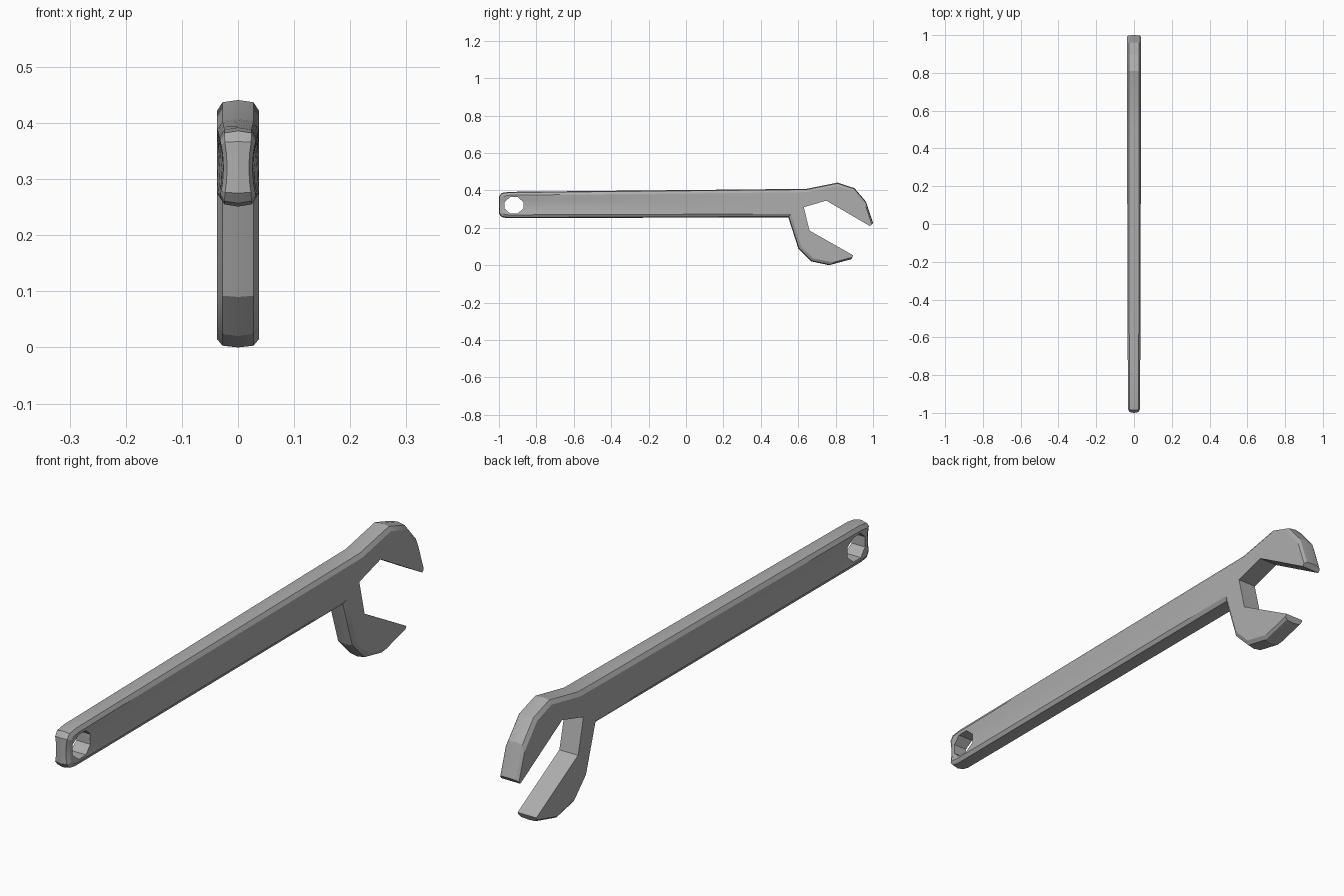
import bpy, bmesh, math
from mathutils import Vector
from mathutils.geometry import intersect_line_line_2d, intersect_line_line

cube = bpy.data.objects.get("Cube")
if cube:
    bpy.data.objects.remove(cube)

THICK = 0.037      # half thickness at the head
MID_Z = 0.32       # centre line of the handle

# Side outline (y, z, bevel weight of the edge that starts here), anticlockwise
OUTLINE = [
    (-1, .275, 1), (-.985, .257, 1), (-.955, .251, 1),            # lower handle end
    (.547, .256, 1), (.60, .09, 1), (.67, .02, 1), (.765, 0, .5),  # lower jaw back
    (.885, .032, 0), (.895, .052, 0), (.66, .185, 0),             # lower tip and mouth
    (.63, .31, 0), (.75, .345, 0), (.985, .208, 0),               # upper mouth and tip
    (1, .225, .5), (.962, .34, 1), (.9, .412, 1), (.81, .441, 1),  # upper jaw back
    (.645, .408, 1), (-.945, .392, 1), (-.985, .386, 1), (-1, .367, 1),
]


def inset(depth):
    """Outline with every edge moved inward by its weight times depth."""
    lines = []
    for i, (y, z, w) in enumerate(OUTLINE):
        a = Vector((y, z, 0))
        b = Vector((*OUTLINE[(i + 1) % len(OUTLINE)][:2], 0))
        d = (b - a).normalized()
        shift = Vector((-d.y, d.x, 0)) * depth * w
        lines.append((a + shift, b + shift))
    return [intersect_line_line(*lines[i - 1], *lines[i])[0] for i in range(len(lines))]


def add_loop(bm, x, points):
    return [bm.verts.new((x, p[0], p[1])) for p in points]


def bridge(bm, a, b):
    n = len(a)
    for i in range(n):
        j = (i + 1) % n
        bm.faces.new((a[i], a[j], b[j], b[i]))


def cap(bm, *loops):
    edges = [bm.edges.get((l[i - 1], l[i])) for l in loops for i in range(len(l))]
    bmesh.ops.triangle_fill(bm, use_beauty=True, edges=edges, normal=(1, 0, 0))


bm = bmesh.new()

# Bevelled rim, from one side face to the other
rings = [add_loop(bm, x * THICK, inset(d)) for x, d in
         [(-1, .018), (-.75, .004), (0, 0), (.75, .004), (1, .018)]]
for a, b in zip(rings, rings[1:]):
    bridge(bm, a, b)

# Eight-sided hanging hole
angles = [math.radians(22.5 + 45 * i) for i in range(8)]
hole = [(-.92 + .054 * math.cos(t), MID_Z + .047 * math.sin(t)) for t in angles]
holes = [add_loop(bm, x * THICK, hole) for x in (-1, 1)]
bridge(bm, *holes)

# Side faces
cap(bm, rings[0], holes[0])
cap(bm, rings[-1], holes[1])


def cut(point, normal):
    bmesh.ops.bisect_plane(bm, geom=bm.verts[:] + bm.edges[:] + bm.faces[:],
                           dist=1e-5, plane_co=point, plane_no=normal)


# Cuts that let the handle faces be hollowed
for y in (-.8, -.4, 0, .3, .5):
    cut((0, y, 0), (0, 1, 0))
for dz in (-.025, 0, .025):
    cut((0, 0, MID_Z + dz), (0, 0, 1))

# Thin the handle towards its end and hollow its sides
for v in bm.verts:
    along = min(1, max(0, (.5 - v.co.y) / 1.5))
    hollow = max(0, 1 - ((v.co.z - MID_Z) / .05) ** 2)
    v.co.x *= (1 - .13 * along) * (1 - .2 * hollow * along)

bmesh.ops.recalc_face_normals(bm, faces=bm.faces[:])
mesh = bpy.data.meshes.new("wrench")
bm.to_mesh(mesh)
bm.free()

steel = bpy.data.materials.new("grey steel")
steel.use_nodes = True
colour = (.42, .42, .42, 1)
steel.diffuse_color = colour
steel.node_tree.nodes["Principled BSDF"].inputs["Base Color"].default_value = colour
mesh.materials.append(steel)

wrench = bpy.data.objects.new("wrench", mesh)
bpy.context.collection.objects.link(wrench)
bpy.ops.object.select_all(action='DESELECT')
wrench.select_set(True)
bpy.context.view_layer.objects.active = wrench
bpy.ops.object.shade_smooth_by_angle(angle=math.radians(20))
